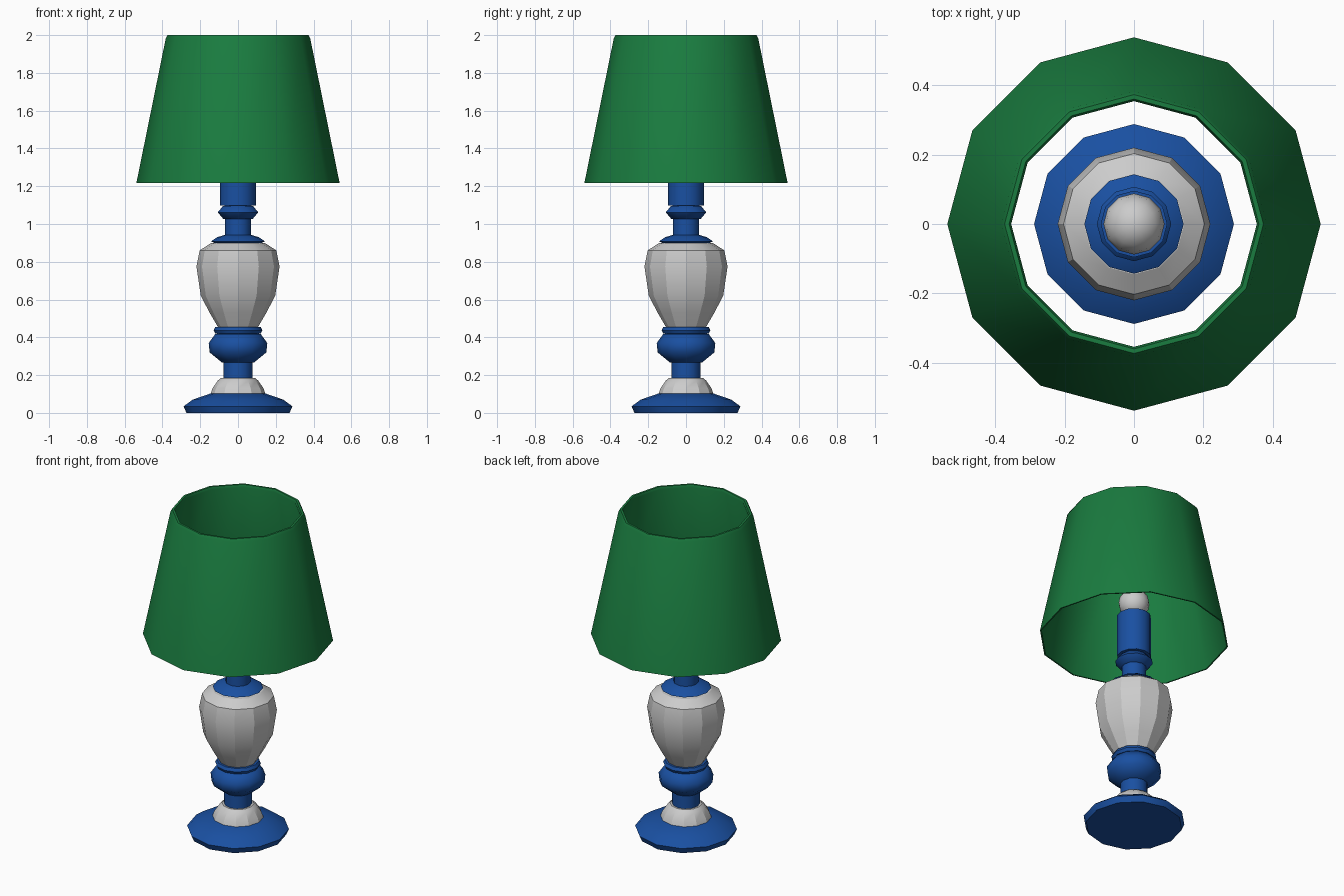
import bpy, bmesh, math

if "Cube" in bpy.data.objects:
    bpy.data.objects.remove(bpy.data.objects["Cube"])

SIDES = 12


def material(name, rgb):
    m = bpy.data.materials.new(name)
    m.diffuse_color = (*rgb, 1)
    m.use_nodes = True
    m.node_tree.nodes["Principled BSDF"].inputs["Base Color"].default_value = m.diffuse_color
    return m


BLUE = material("blue", (0.01, 0.08, 0.36))
GREEN = material("green", (0.01, 0.20, 0.05))


def lathe(name, profile, mat=None, angle=50, closed=False):
    """Revolve (radius, z) points, listed bottom to top on the outside; radius 0 is a pole."""
    bm = bmesh.new()
    rings = []
    for r, z in profile:
        if r == 0:
            rings.append([bm.verts.new((0, 0, z))] * SIDES)
        else:
            rings.append([bm.verts.new((r * math.cos(2 * math.pi * i / SIDES),
                                        r * math.sin(2 * math.pi * i / SIDES), z))
                          for i in range(SIDES)])
    pairs = list(zip(rings, rings[1:]))
    if closed:
        pairs.append((rings[-1], rings[0]))
    for a, b in pairs:
        for i in range(SIDES):
            j = (i + 1) % SIDES
            corners = list(dict.fromkeys([a[i], a[j], b[j], b[i]]))
            bm.faces.new(corners)
    mesh = bpy.data.meshes.new(name)
    bm.to_mesh(mesh)
    bm.free()
    obj = bpy.data.objects.new(name, mesh)
    bpy.context.collection.objects.link(obj)
    if mat:
        mesh.materials.append(mat)
    bpy.ops.object.select_all(action='DESELECT')
    obj.select_set(True)
    bpy.context.view_layer.objects.active = obj
    bpy.ops.object.shade_smooth_by_angle(angle=math.radians(angle))
    return obj


# Foot and the grey dome on it
lathe("foot", [(0, 0), (0.273, 0), (0.288, 0.035), (0.24, 0.07), (0.145, 0.103),
               (0.12, 0.103)], BLUE)
lathe("foot_dome", [(0.145, 0.10), (0.135, 0.13), (0.108, 0.17), (0.09, 0.185),
                    (0.07, 0.185)], angle=25)

# Lower stem, knob and ring
lathe("lower_stem", [(0.078, 0.18), (0.078, 0.27)], BLUE)
lathe("knob", [(0.07, 0.265), (0.085, 0.267), (0.15, 0.32), (0.155, 0.37),
               (0.12, 0.418), (0.10, 0.42)], BLUE)
lathe("knob_ring", [(0.10, 0.418), (0.12, 0.42), (0.129, 0.437), (0.12, 0.455),
                    (0.10, 0.455)], BLUE)

# Faceted vase body
lathe("vase", [(0.105, 0.453), (0.15, 0.53), (0.197, 0.62), (0.22, 0.775),
               (0.203, 0.86), (0.145, 0.898), (0.12, 0.90)], angle=25)

# Collar, neck, ring and bulb socket
lathe("collar", [(0.12, 0.898), (0.143, 0.908), (0.11, 0.93), (0.068, 0.943)], BLUE)
lathe("neck", [(0.07, 0.935), (0.07, 1.03)], BLUE)
lathe("neck_ring", [(0.065, 1.025), (0.078, 1.027), (0.107, 1.062), (0.08, 1.095),
                    (0.07, 1.097)], BLUE)
lathe("socket", [(0.07, 1.097), (0.096, 1.097), (0.096, 1.36), (0, 1.36)], BLUE)

# Round bulb
R, CZ = 0.088, 1.445
lathe("bulb", [(0 if k in (0, 8) else R * math.sin(math.pi * k / 8),
                CZ - R * math.cos(math.pi * k / 8)) for k in range(9)])

# Open tapered shade with a thin rim
lathe("shade", [(0.538, 1.217), (0.382, 1.985), (0.373, 2.0), (0.36, 2.0),
                (0.354, 1.985), (0.53, 1.217)], GREEN, angle=40, closed=True)
